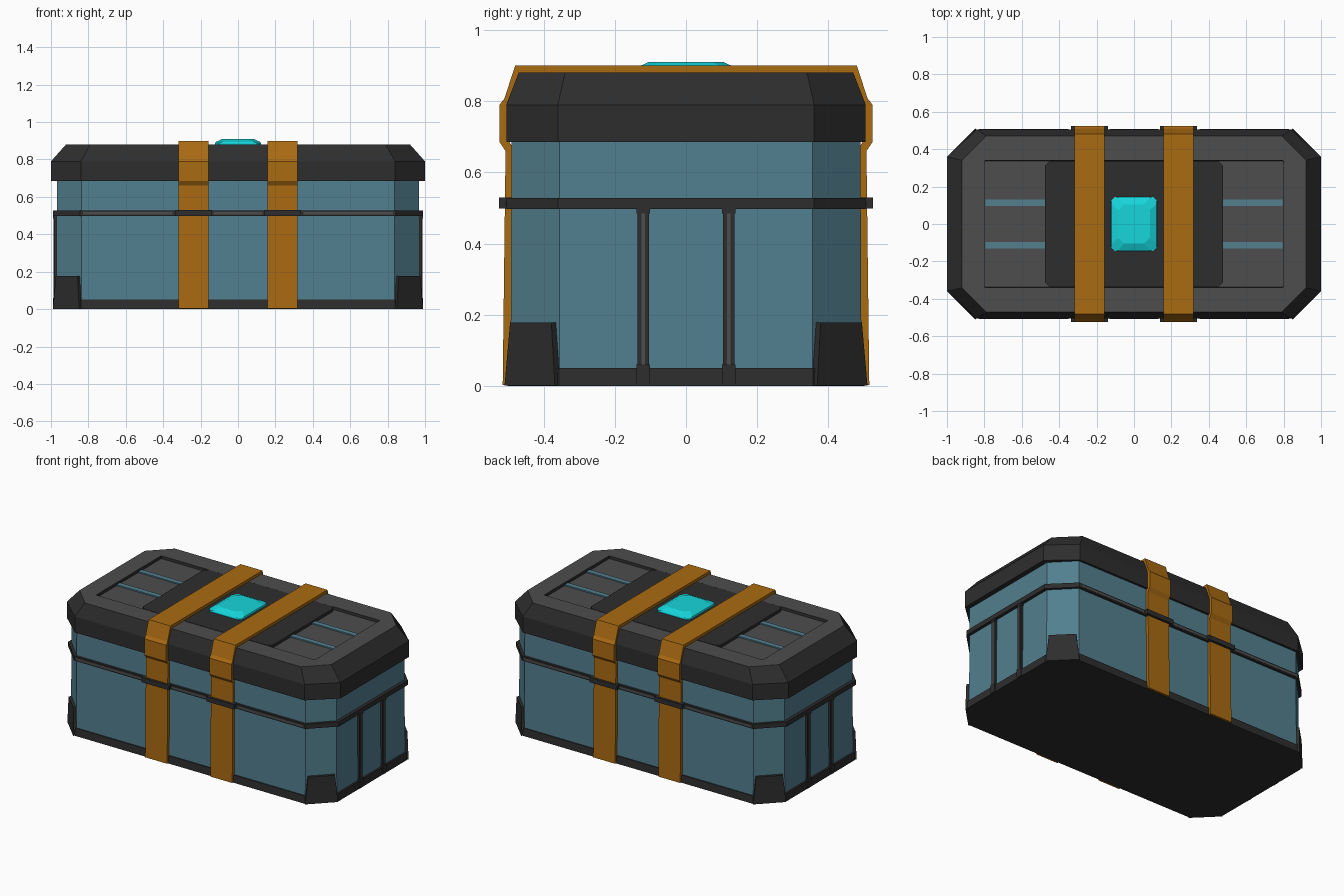
import bpy, bmesh
from mathutils import Vector

if "Cube" in bpy.data.objects:
    bpy.data.objects.remove(bpy.data.objects["Cube"])


def material(name, rgb):
    m = bpy.data.materials.new(name)
    m.diffuse_color = (*rgb, 1)
    m.use_nodes = True
    m.node_tree.nodes["Principled BSDF"].inputs["Base Color"].default_value = m.diffuse_color
    return m


TEAL = material("teal panel", (0.085, 0.215, 0.275))
DARK = material("dark metal", (0.027, 0.027, 0.027))
GREY = material("grey metal", (0.075, 0.075, 0.075))
BRONZE = material("bronze strap", (0.40, 0.145, 0.006))
CYAN = material("cyan gem", (0.008, 0.67, 0.71))


def make(name, bm, mats):
    me = bpy.data.meshes.new(name)
    bm.to_mesh(me)
    bm.free()
    for m in mats:
        me.materials.append(m)
    ob = bpy.data.objects.new(name, me)
    bpy.context.collection.objects.link(ob)
    return ob


def octagon(hx, hy, cx, cy, z):
    pts = [(hx, hy - cy), (hx - cx, hy), (cx - hx, hy), (-hx, hy - cy),
           (-hx, cy - hy), (cx - hx, -hy), (hx - cx, -hy), (hx, cy - hy)]
    return [(x, y, z) for x, y in pts]


def loft(name, rings, mats, bands=None, caps=(None, None)):
    """Stack of octagons; bands = material index per band, caps = index or None."""
    bm = bmesh.new()
    vs = [[bm.verts.new(p) for p in octagon(*r)] for r in rings]
    for k in range(len(vs) - 1):
        for i in range(8):
            j = (i + 1) % 8
            f = bm.faces.new((vs[k][i], vs[k][j], vs[k + 1][j], vs[k + 1][i]))
            f.material_index = bands[k] if bands else 0
    if caps[0] is not None:
        bm.faces.new(vs[0][::-1]).material_index = caps[0]
    if caps[1] is not None:
        bm.faces.new(vs[-1]).material_index = caps[1]
    return make(name, bm, mats)


def box(name, x0, x1, y0, y1, z0, z1, mat):
    bm = bmesh.new()
    bmesh.ops.create_cube(bm, size=1)
    for v in bm.verts:
        v.co = Vector(((x0 + x1) / 2 + v.co.x * (x1 - x0),
                       (y0 + y1) / 2 + v.co.y * (y1 - y0),
                       (z0 + z1) / 2 + v.co.z * (z1 - z0)))
    return make(name, bm, [mat])


# Body: dark base band and teal walls
loft("chest_body", [(0.985, 0.502, 0.145, 0.145, 0), (0.982, 0.499, 0.142, 0.142, 0.05),
                    (0.972, 0.493, 0.135, 0.137, 0.051), (0.968, 0.490, 0.132, 0.135, 0.70)],
     [TEAL, DARK], [1, 1, 0], (1, 0))

# Lid with bevelled shoulder, grey top and recessed panel
loft("lid", [(0.95, 0.475, 0.13, 0.13, 0.685), (1.0, 0.505, 0.16, 0.145, 0.685),
             (1.0, 0.505, 0.16, 0.145, 0.79), (0.92, 0.470, 0.13, 0.13, 0.88),
             (0.80, 0.34, 0.004, 0.004, 0.88), (0.798, 0.338, 0.004, 0.004, 0.862)],
     [DARK, GREY], [0, 0, 0, 1, 0], (0, 1))

# Central lid plate and gem
loft("lid_plate", [(0.475, 0.338, 0.025, 0.025, 0.86), (0.475, 0.338, 0.025, 0.025, 0.881)],
     [DARK], None, (0, 0))
loft("gem", [(0.122, 0.145, 0.02, 0.02, 0.878), (0.122, 0.145, 0.02, 0.02, 0.888),
             (0.12, 0.142, 0.035, 0.035, 0.893), (0.085, 0.105, 0.03, 0.03, 0.91)],
     [CYAN], None, (0, 0))

# Middle trim ring
loft("trim_ring", [(0.96, 0.48, 0.13, 0.13, 0.497), (0.99, 0.505, 0.145, 0.145, 0.497),
                   (0.99, 0.505, 0.145, 0.145, 0.528), (0.96, 0.48, 0.13, 0.13, 0.528)], [DARK])
for s in (-1, 1):
    for a, b in ((-0.83, -0.35), (-0.13, 0.13), (0.35, 0.83)):
        ys = sorted((s * 0.50, s * 0.507))
        box("trim_inlay", a, b, *ys, 0.505, 0.520, GREY)

# Straps over the lid, with a dark clasp where the trim crosses
half = [(0.515, 0.003), (0.507, 0.66), (0.524, 0.685), (0.524, 0.79), (0.510, 0.808), (0.480, 0.90)]
profile = [(-y, z) for y, z in half] + [(y, z) for y, z in reversed(half)]
for s in (-1, 1):
    xa, xb = sorted((s * 0.158, s * 0.318))
    bm = bmesh.new()
    rows = [(bm.verts.new((xa, y, z)), bm.verts.new((xb, y, z))) for y, z in profile]
    for p, q in zip(rows, rows[1:]):
        bm.faces.new((p[0], p[1], q[1], q[0]))
    strap = make("strap", bm, [BRONZE])
    mod = strap.modifiers.new("thickness", 'SOLIDIFY')
    mod.thickness = 0.024
    mod.offset = -1
    for t in (-1, 1):
        ys = sorted((t * 0.49, t * 0.525))
        box("strap_clasp", xa - 0.02, xb + 0.02, *ys, 0.498, 0.529, DARK)

# Lid slats and end-wall ribs
for s in (-1, 1):
    for t in (-1, 1):
        xs = sorted((s * 0.47, s * 0.795))
        box("lid_slat", *xs, t * 0.113 - 0.017, t * 0.113 + 0.017, 0.858, 0.870, TEAL)
        y = t * 0.12
        for name, x, w, z0, z1, mat in (("end_rib", 0.984, 0.016, 0.05, 0.50, DARK),
                                        ("rib_inlay", 0.987, 0.005, 0.06, 0.485, GREY),
                                        ("rib_foot", 0.989, 0.019, 0.002, 0.06, DARK),
                                        ("rib_head", 0.988, 0.019, 0.485, 0.50, DARK)):
            xs = sorted((s * 0.955, s * x))
            box(name, *xs, y - w, y + w, z0, z1, mat)

# Tapered corner guards on the chamfers
for sx in (-1, 1):
    for sy in (-1, 1):
        mid = Vector((sx * 0.905, sy * 0.425, 0))
        n = Vector((sx, sy, 0)).normalized()
        t = Vector((-sy, sx, 0)).normalized()
        guard = box("corner_guard", -1, 1, -1, 1, 0.001, 0.178, DARK)
        for v in guard.data.vertices:
            top = v.co.z > 0.1
            w = 0.082 if top else 0.1
            d = (0.016 if top else 0.02) if v.co.y > 0 else -0.02
            v.co = mid + t * v.co.x * w + n * d + Vector((0, 0, v.co.z))
